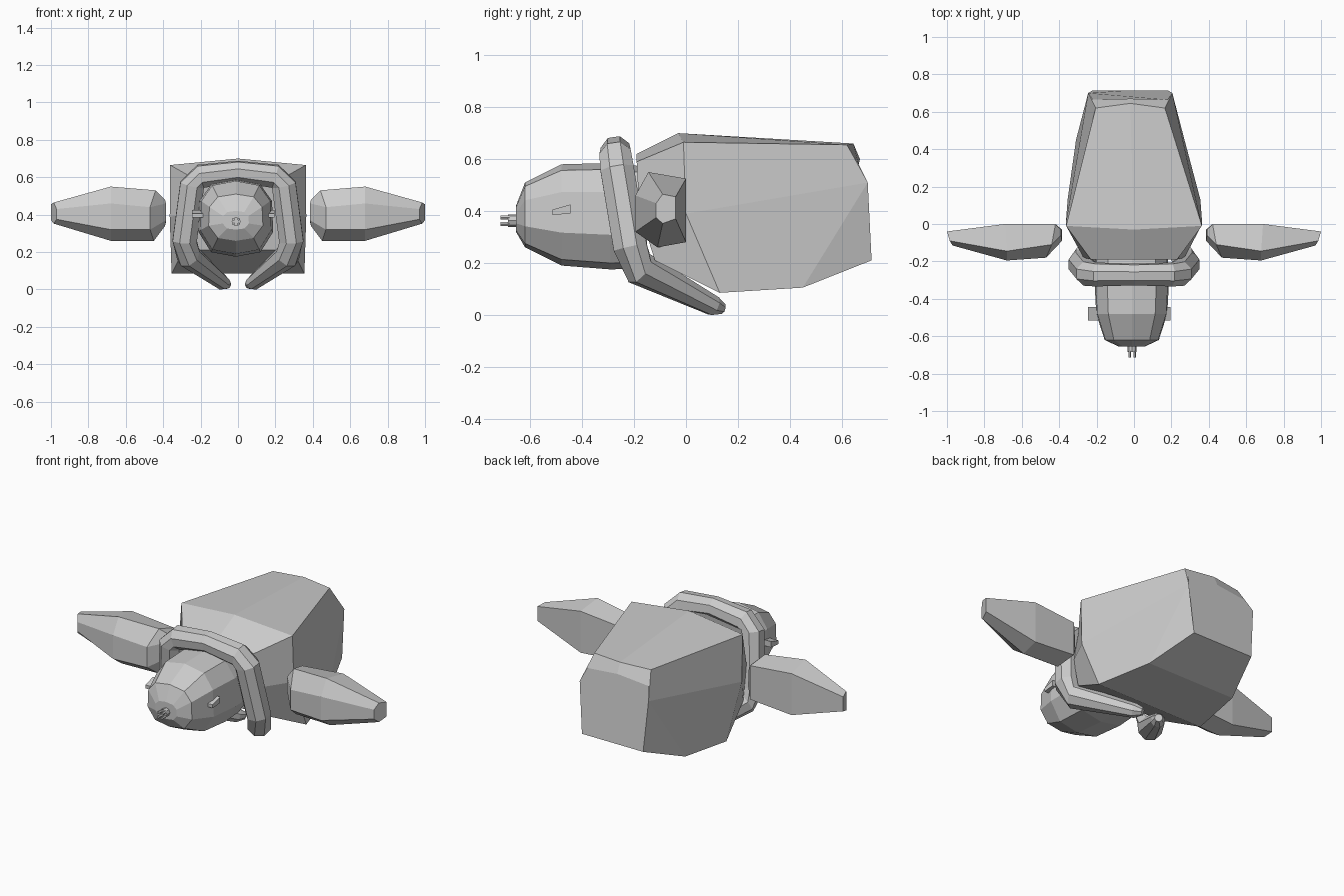
import bpy, bmesh, math
from mathutils import Vector

if "Cube" in bpy.data.objects:
    bpy.data.objects.remove(bpy.data.objects["Cube"])

grey = bpy.data.materials.new("plain grey")
grey.diffuse_color = (0.6, 0.6, 0.6, 1)
grey.use_nodes = True
grey.node_tree.nodes["Principled BSDF"].inputs["Base Color"].default_value = grey.diffuse_color


def loft(name, rings):
    """Skin equal-length rings of points and cap both ends."""
    bm = bmesh.new()
    vs = [[bm.verts.new(p) for p in r] for r in rings]
    n = len(vs[0])
    for a, b in zip(vs, vs[1:]):
        for i in range(n):
            j = (i + 1) % n
            bm.faces.new((a[i], a[j], b[j], b[i]))
    bm.faces.new(vs[0])
    bm.faces.new(vs[-1])
    bmesh.ops.recalc_face_normals(bm, faces=bm.faces)
    me = bpy.data.meshes.new(name)
    bm.to_mesh(me)
    bm.free()
    me.materials.append(grey)
    ob = bpy.data.objects.new(name, me)
    bpy.context.collection.objects.link(ob)
    return ob


def tube(name, path, radii, sides=8):
    """Sweep a regular polygon along a path."""
    pts = [Vector(p) for p in path]
    rings = []
    for i, p in enumerate(pts):
        d = (pts[min(i + 1, len(pts) - 1)] - pts[max(i - 1, 0)]).normalized()
        u = d.cross(Vector((0, 1, 0.15))).normalized()
        v = d.cross(u)
        rings.append([p + radii[i] * (u * math.cos(t) + v * math.sin(t))
                      for t in [(k + 0.5) * math.tau / sides for k in range(sides)]])
    return loft(name, rings)


# Body: each station is half a section (top centre to bottom centre), shifted by cx
def section(half, cx=0.0):
    right = [(cx + x, y, z) for x, y, z in half]
    left = [(cx - x, y, z) for x, y, z in half[-2:0:-1]]
    return right + left


loft("body", [
    section([(0, -.19, .62), (.23, -.19, .59), (.27, -.18, .40), (.29, -.12, .21), (0, -.12, .21)]),
    section([(0, -.03, .70), (.363, -.01, .665), (.365, 0, .39), (.355, .13, .085), (0, .13, .085)]),
    section([(0, .645, .66), (.185, .62, .655), (.225, .70, .51), (.29, .45, .105), (0, .45, .105)], -.02),
    section([(0, .67, .60), (.20, .665, .58), (.225, .70, .51), (.20, .715, .21), (0, .715, .21)], -.02),
])

# Head: rounded square sections shrinking toward the muzzle


def head_ring(y, hw, zlo, zhi, cx=-.012):
    zc, hh = (zlo + zhi) / 2, (zhi - zlo) / 2
    unit = [(0, 1), (.66, .88), (.97, .45), (1, -.35), (.66, -.88), (0, -1)]
    unit += [(-x, z) for x, z in unit[-2:0:-1]]
    return [(cx + hw * x, y, zc + hh * z) for x, z in unit]


loft("head", [
    head_ring(-.15, .19, .18, .57),
    head_ring(-.29, .20, .175, .585),
    head_ring(-.48, .19, .19, .58),
    head_ring(-.62, .145, .26, .51),
    head_ring(-.655, .07, .32, .42),
])

# Collar running over the neck, down both sides and under the chest
side = [(.055, .14, .025), (.08, .105, .035), (.265, -.18, .18), (.285, -.215, .26),
        (.245, -.265, .56), (.20, -.27, .605)]
size = [.022, .04, .068, .07, .07, .066]
path = side + [(0, -.27, .63)] + [(-x, y, z) for x, y, z in reversed(side)]
tube("collar", path, size + [.06] + size[::-1])

# Flippers: six-sided sections (x, y, z), mirrored to the other side
flipper = [
    [(.385, -.09, .46), (.39, -.06, .48), (.39, -.03, .47), (.385, -.03, .36), (.39, -.06, .34), (.385, -.09, .37)],
    [(.47, -.18, .44), (.44, -.11, .53), (.42, 0, .50), (.42, 0, .30), (.45, -.10, .26), (.47, -.18, .32)],
    [(.68, -.195, .46), (.68, -.145, .55), (.69, 0, .525), (.69, 0, .28), (.68, -.11, .26), (.68, -.195, .32)],
    [(.97, -.115, .43), (.985, -.09, .465), (1, -.04, .455), (1, -.04, .37), (.985, -.09, .352), (.97, -.115, .375)],
]
for label, s in (("right", 1), ("left", -1)):
    loft(label + "_flipper", [[(s * x, y, z) for x, y, z in r] for r in flipper])

# Ears: small tilted blocks beside the head
for label, x0, x1 in (("right", .15, .195), ("left", -.18, -.245)):
    loft(label + "_ear", [[(x, -.515, .385), (x, -.445, .39), (x, -.445, .425), (x, -.515, .405)]
                          for x in (x0, x1)])


# Nose: short peg with prongs around its end
def peg(name, x, z, r, y0, y1, sides):
    ang = [k * math.tau / sides for k in range(sides)]
    loft(name, [[(x + r * math.cos(t), y, z + r * math.sin(t)) for t in ang] for y in (y0, y1)])


peg("nose", -.01, .363, .024, -.64, -.685, 8)
for i in range(4):
    t = (i + .5) * math.tau / 4
    peg("nose_prong_%d" % (i + 1), -.01 + .018 * math.cos(t), .363 + .018 * math.sin(t),
        .008, -.68, -.715, 5)
